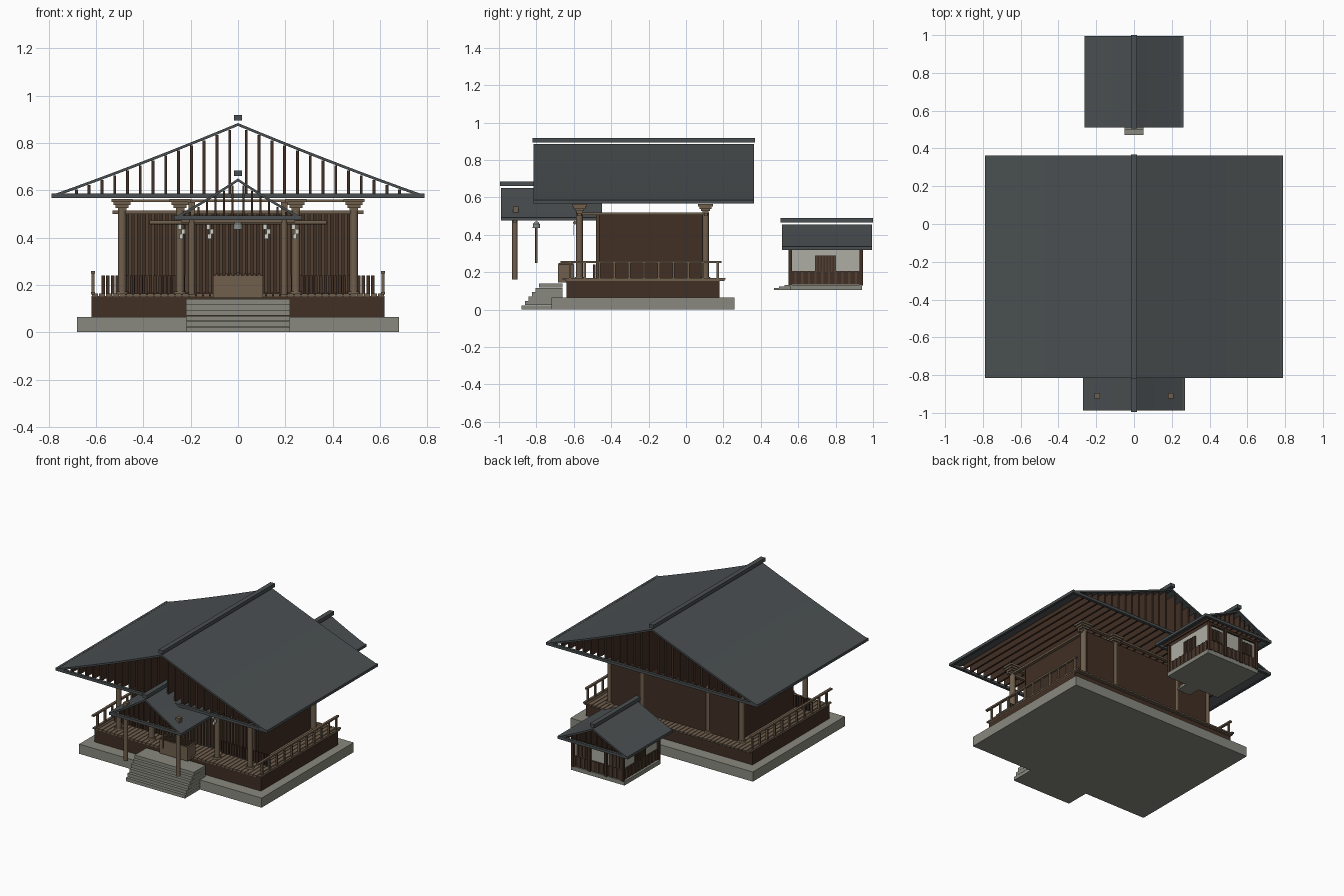
import bpy, bmesh, math
from mathutils import Matrix, Vector

if "Cube" in bpy.data.objects:
    bpy.data.objects.remove(bpy.data.objects["Cube"])


def material(name, col):
    m = bpy.data.materials.new(name)
    m.diffuse_color = (*col, 1)
    m.use_nodes = True
    m.node_tree.nodes["Principled BSDF"].inputs["Base Color"].default_value = m.diffuse_color
    return m


SLATE = material("roof slate", (0.068, 0.078, 0.082))
STONE = material("grey stone", (0.25, 0.25, 0.215))
DARK = material("dark wood", (0.052, 0.028, 0.018))
MID = material("slat wood", (0.085, 0.053, 0.034))
LIGHT = material("light wood", (0.16, 0.115, 0.075))
PLASTER = material("pale plaster", (0.42, 0.42, 0.37))
PAPER = material("white paper", (0.65, 0.65, 0.6))
METAL = material("bell metal", (0.25, 0.26, 0.25))


def finish(name, bm, mat):
    bmesh.ops.recalc_face_normals(bm, faces=bm.faces)
    me = bpy.data.meshes.new(name)
    bm.to_mesh(me)
    bm.free()
    me.materials.append(mat)
    ob = bpy.data.objects.new(name, me)
    bpy.context.collection.objects.link(ob)
    return ob


def boxes(name, mat, items):
    """One object from boxes given as (x0, x1, y0, y1, z0, z1)."""
    bm = bmesh.new()
    for x0, x1, y0, y1, z0, z1 in items:
        size = Matrix.Diagonal((x1 - x0, y1 - y0, z1 - z0, 1))
        mid = Matrix.Translation(((x0 + x1) / 2, (y0 + y1) / 2, (z0 + z1) / 2))
        bmesh.ops.create_cube(bm, size=1, matrix=mid @ size)
    return finish(name, bm, mat)


def at(x, y, hx, hy, z0, z1):
    return (x - hx, x + hx, y - hy, y + hy, z0, z1)


def cones(name, mat, items, sides=16):
    """One object from upright cones given as (x, y, z0, z1, r0, r1)."""
    bm = bmesh.new()
    for x, y, z0, z1, r0, r1 in items:
        bmesh.ops.create_cone(bm, cap_ends=True, segments=sides, radius1=r0, radius2=r1, depth=z1 - z0,
                              matrix=Matrix.Translation((x, y, (z0 + z1) / 2)))
    ob = finish(name, bm, mat)
    for p in ob.data.polygons:
        p.use_smooth = len(p.vertices) == 4
    return ob


def gable_roof(name, hw, y0, y1, eave, apex, sag, struts, gap):
    """Thin gently sagging roof with ridge along y, tie bars, gable slats and ridge cap."""
    def height(x):
        t = abs(x) / hw
        return eave + (apex - eave) * (1 - t) - sag * 4 * t * (1 - t)

    thick = 0.012
    n = 8
    xs = [hw * i / n for i in range(-n, n + 1)]
    ring = [(x, height(x)) for x in xs] + [(x, height(x) - thick) for x in reversed(xs)]
    bm = bmesh.new()
    a = [bm.verts.new((x, y0, z)) for x, z in ring]
    b = [bm.verts.new((x, y1, z)) for x, z in ring]
    m = len(ring)
    for i in range(m):
        f = bm.faces.new((a[i], a[(i + 1) % m], b[(i + 1) % m], b[i]))
        f.smooth = i < 2 * n and i != 2 * n
    for i in range(2 * n):
        for v in (a, b):
            bm.faces.new((v[i], v[i + 1], v[m - 2 - i], v[m - 1 - i]))
    for e in bm.edges:
        if abs(e.verts[0].co.x) < 1e-5 and abs(e.verts[1].co.x) < 1e-5:
            e.smooth = False
        if len(e.link_faces) == 2 and not all(f.smooth for f in e.link_faces):
            e.smooth = False
    finish(name, bm, SLATE)
    # eave frame
    bar = 0.018
    lo, hi = eave - 0.012, eave + 0.006
    boxes(name + "_eave_frame", SLATE,
          [(-hw, hw, y, y + bar, lo, hi) for y in (y0, y1 - bar)] +
          [at(s * (hw - 0.006), (y0 + y1) / 2, 0.008, (y1 - y0) / 2, lo, hi) for s in (-1, 1)])
    # ridge cap
    boxes(name + "_ridge_cap", SLATE, [(-0.016, 0.016, y0 - 0.006, y1 + 0.006, apex + 0.01, apex + 0.034)])
    # upright slats running the depth of the roof
    w = 0.006 if hw > 0.5 else 0.004
    slats = []
    for i in range(struts):
        x = gap * (i + 0.65)
        top = height(x + w) - thick
        if x < hw - 0.04 and top > eave + 0.008:
            slats += [at(s * x, (y0 + y1) / 2, w, (y1 - y0) / 2 - 0.015, eave - 0.004, top) for s in (-1, 1)]
    boxes(name + "_slats", DARK, slats)


# ---- foundation, platform and deck
boxes("stone_base", STONE, [(-0.68, 0.68, -0.72, 0.26, 0, 0.065)])
boxes("wood_platform", DARK, [(-0.62, 0.62, -0.64, 0.178, 0.065, 0.153)])
pitch = 1.24 / 42
boxes("deck_planks", LIGHT,
      [at(-0.62 + pitch * (i + 0.5), -0.22, pitch * 0.43, 0.425, 0.152, 0.163) for i in range(42)])
rise = 0.0235
boxes("front_steps", STONE,
      [(-0.22, 0.22, -0.88 + 0.019 * i, -0.66, rise * i, rise * (i + 1) - 0.001) for i in range(6)])

# ---- side railings
posts, rails = [], []
for s in (-1, 1):
    for i in range(11):
        posts.append(at(s * 0.613, -0.62 + 0.079 * i, 0.006, 0.006, 0.16, 0.25))
    rails.append(at(s * 0.613, -0.24, 0.008, 0.43, 0.248, 0.259))
    rails.append(at(s * 0.613, -0.225, 0.008, 0.435, 0.16, 0.17))
boxes("railing_posts", LIGHT, posts)
boxes("railing_bars", LIGHT, rails)

# ---- hall walls
boxes("hall_body", DARK, [(-0.475, 0.475, -0.465, 0.118, 0.155, 0.515)])
boxes("front_wall_slats", MID, [at(0.024 * i, -0.472, 0.007, 0.01, 0.165, 0.515) for i in range(-19, 20)])
boxes("low_front_lattice", DARK,
      [at(s * (0.23 + 0.02 * i), -0.49, 0.007, 0.006, 0.163, 0.24) for s in (-1, 1) for i in range(18)])

# ---- columns with stacked brackets
spots = [(x, y) for y in (-0.57, 0.105) for x in (-0.49, -0.245, 0.245, 0.49)]
cones("columns", LIGHT, [(x, y, 0.16, 0.52, 0.018, 0.018) for x, y in spots])
cones("column_feet", LIGHT, [(x, y, 0.16, 0.173, 0.028, 0.024) for x, y in spots])
levels = ((0.018, 0.513, 0.526), (0.027, 0.526, 0.538), (0.036, 0.538, 0.55), (0.044, 0.55, 0.564))
boxes("column_brackets", LIGHT, [at(x, y, r, r * 0.9, a, b) for x, y in spots for r, a, b in levels])
boxes("hall_beams", LIGHT, [at(0, y, 0.53, 0.01, 0.5, 0.515) for y in (-0.57, 0.105)] +
      [at(0, y, 0.52, 0.012, 0.55, 0.562) for y in (-0.57, 0.105)] +
      [at(s * 0.49, -0.23, 0.01, 0.35, 0.505, 0.518) for s in (-1, 1)])
gable_roof("main_roof", 0.787, -0.815, 0.363, 0.58, 0.884, 0.006, 15, 0.054)

# ---- porch
cones("porch_posts", LIGHT, [(s * 0.195, -0.915, 0.16, 0.5, 0.014, 0.014) for s in (-1, 1)])
boxes("porch_brackets", LIGHT,
      [at(s * 0.195, -0.91, 0.014, 0.014, 0.49, 0.55) for s in (-1, 1)])
boxes("porch_beam", LIGHT, [at(0, -0.915, 0.24, 0.01, 0.463, 0.478)])
gable_roof("porch_roof", 0.268, -0.988, -0.45, 0.487, 0.65, 0.004, 8, 0.036)

# ---- sacred rope, paper streamers, bell and offering box
bm = bmesh.new()
bmesh.ops.create_cone(bm, cap_ends=True, segments=12, radius1=0.009, radius2=0.009, depth=0.75,
                      matrix=Matrix.Translation((0, -0.595, 0.464)) @ Matrix.Rotation(math.pi / 2, 4, 'Y'))
finish("straw_rope", bm, LIGHT)
boxes("paper_streamers", PAPER,
      [at(0.12 * i + 0.006 * (k % 2 * 2 - 1) + 0.003 * k, -0.6, 0.008, 0.002, 0.435 - 0.02 * k, 0.456 - 0.02 * k)
       for i in (-2, -1, 1, 2) for k in range(3)])
cones("bell", METAL, [(0, -0.8, 0.435, 0.458, 0.02, 0.018), (0, -0.8, 0.458, 0.47, 0.018, 0.008)])
cones("bell_rope", LIGHT, [(0, -0.8, 0.25, 0.436, 0.006, 0.006)], 8)
boxes("offering_box", LIGHT, [(-0.105, 0.105, -0.685, -0.6, 0.145, 0.24)])
boxes("offering_box_grille", MID, [at(-0.09 + 0.02 * i, -0.642, 0.005, 0.04, 0.239, 0.248) for i in range(10)])

# ---- small rear shrine
boxes("shrine_base", STONE, [(-0.2, 0.2, 0.555, 0.94, 0.105, 0.132)])
boxes("shrine_steps", STONE, [(-0.05, 0.05, 0.47 + 0.028 * i, 0.56, 0.105 + 0.009 * i, 0.114 + 0.009 * i)
                              for i in range(3)])
boxes("shrine_walls", PLASTER, [(-0.18, 0.18, 0.565, 0.93, 0.13, 0.325)])
boxes("shrine_lower_boards", DARK, [(-0.187, 0.187, 0.557, 0.937, 0.135, 0.205)])
grooves = [at(-0.17 + 0.034 * i, y, 0.006, 0.003, 0.136, 0.205) for i in range(11) for y in (0.556, 0.938)]
grooves += [at(s * 0.188, 0.585 + 0.036 * i, 0.003, 0.006, 0.136, 0.205) for i in range(10) for s in (-1, 1)]
boxes("shrine_board_battens", MID, grooves)
boxes("shrine_posts", DARK,
      [at(x, y, 0.009, 0.009, 0.13, 0.325) for x in (-0.185, -0.062, 0.062, 0.185) for y in (0.558, 0.937)] +
      [at(0, y, 0.19, 0.006, 0.31, 0.325) for y in (0.56, 0.935)])
# lattice windows on each side and the back, door at the front
boxes("shrine_windows", DARK,
      [at(s * 0.181, 0.747, 0.004, 0.056, 0.2, 0.29) for s in (-1, 1)] +
      [at(x, 0.931, 0.04, 0.004, 0.21, 0.29) for x in (-0.12, 0.12)] +
      [at(x, 0.564, 0.04, 0.004, 0.21, 0.29) for x in (-0.12, 0.12)] +
      [at(0, 0.563, 0.055, 0.005, 0.135, 0.3)])
boxes("shrine_window_bars", MID,
      [at(s * 0.186, 0.7 + 0.0157 * i, 0.003, 0.004, 0.2, 0.29) for s in (-1, 1) for i in range(7)] +
      [at(x + 0.013 * i, y, 0.003, 0.003, 0.21, 0.29)
       for x in (-0.12, 0.12) for y in (0.559, 0.936) for i in range(-2, 3)])
gable_roof("shrine_roof", 0.26, 0.512, 0.994, 0.33, 0.455, 0.003, 8, 0.036)
